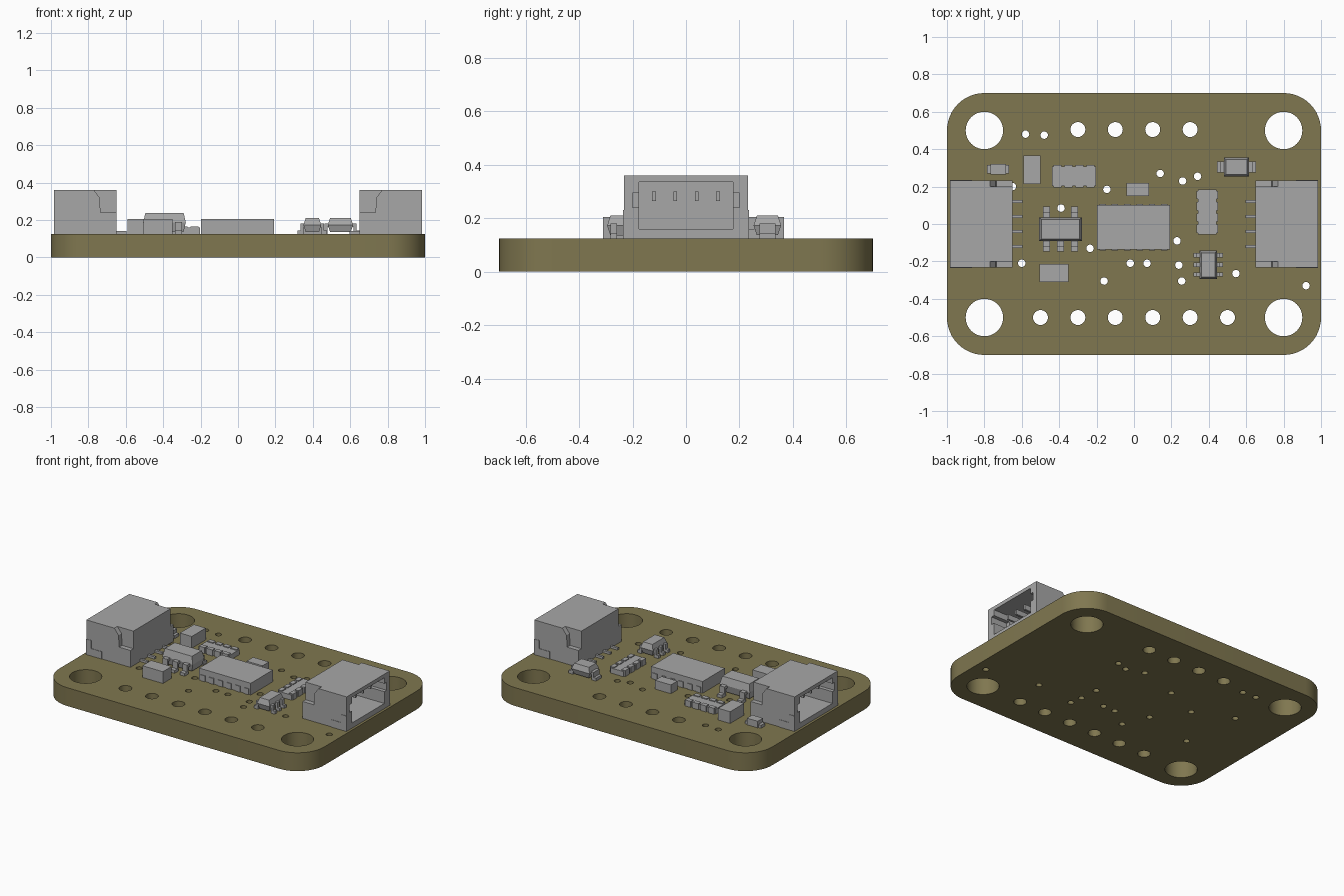
import bpy
import bmesh
from math import sin, cos, pi

if "Cube" in bpy.data.objects:
    bpy.data.objects.remove(bpy.data.objects["Cube"], do_unlink=True)


def material(name, color):
    m = bpy.data.materials.new(name)
    m.use_nodes = True
    m.diffuse_color = color
    m.node_tree.nodes["Principled BSDF"].inputs["Base Color"].default_value = color
    return m


OLIVE = material("olive board", (0.215, 0.185, 0.08, 1))
GREY = material("component grey", (0.39, 0.39, 0.39, 1))
TOP = 0.125  # upper surface of the board


def finish(name, bm, mat=GREY):
    bmesh.ops.recalc_face_normals(bm, faces=bm.faces)
    me = bpy.data.meshes.new(name)
    bm.to_mesh(me)
    bm.free()
    me.materials.append(mat)
    ob = bpy.data.objects.new(name, me)
    bpy.context.collection.objects.link(ob)
    return ob


def add_box(bm, x, y, z):
    verts = bmesh.ops.create_cube(bm, size=1)["verts"]
    for v in verts:
        v.co = [sum(r) / 2 + c * (r[1] - r[0]) for r, c in zip((x, y, z), v.co)]


def boxes(name, items):
    bm = bmesh.new()
    for item in items:
        add_box(bm, *item)
    return finish(name, bm)


def add_prism(bm, points, y):
    # x-z profile extruded along y
    face = bm.faces.new([bm.verts.new((px, y[0], pz)) for px, pz in points])
    ext = bmesh.ops.extrude_face_region(bm, geom=[face])["geom"]
    for v in ext:
        if isinstance(v, bmesh.types.BMVert):
            v.co.y = y[1]


def add_molded(bm, x, y, z, inset=0.012):
    # chip body whose walls taper away from the middle
    rings = []
    mid = (z[0] + z[1]) / 2
    for h, d in ((z[0], inset), (mid, 0), (z[1], inset)):
        rings.append([bm.verts.new((px, py, h)) for px, py in (
            (x[0] + d, y[0] + d), (x[1] - d, y[0] + d),
            (x[1] - d, y[1] - d), (x[0] + d, y[1] - d))])
    bm.faces.new(rings[0])
    bm.faces.new(rings[-1])
    for a, b in zip(rings, rings[1:]):
        for i in range(4):
            j = (i + 1) % 4
            bm.faces.new((a[i], a[j], b[j], b[i]))


# Board: 2D outline with holes, extruded
def circle(cx, cy, r, n):
    return [(cx + r * cos(2 * pi * i / n), cy + r * sin(2 * pi * i / n)) for i in range(n)]


outline = []
for k, (cx, cy) in enumerate(((0.8, 0.5), (-0.8, 0.5), (-0.8, -0.5), (0.8, -0.5))):
    for i in range(13):
        a = (k + i / 12) * pi / 2
        outline.append((cx + 0.2 * cos(a), cy + 0.2 * sin(a)))

loops = [outline]
loops += [circle(sx * 0.8, sy * 0.5, 0.1, 40) for sx in (-1, 1) for sy in (-1, 1)]
loops += [circle(-0.3 + 0.2 * i, 0.505, 0.04, 24) for i in range(4)]
loops += [circle(-0.5 + 0.2 * i, -0.5, 0.04, 24) for i in range(6)]
vias = ((-0.58, 0.48), (-0.48, 0.475), (0.14, 0.27), (0.34, 0.255), (0.26, 0.23),
        (-0.145, 0.185), (-0.39, 0.085), (-0.235, -0.13), (0.23, -0.09), (-0.02, -0.21),
        (0.07, -0.21), (0.24, -0.22), (0.255, -0.305), (0.545, -0.265), (-0.16, -0.305),
        (-0.6, -0.21), (0.92, -0.33), (-0.65, 0.2))
loops += [circle(x, y, 0.02, 16) for x, y in vias]

curve = bpy.data.curves.new("board", "CURVE")
curve.dimensions = "2D"
curve.fill_mode = "BOTH"
curve.extrude = TOP / 2
for pts in loops:
    s = curve.splines.new("POLY")
    s.points.add(len(pts) - 1)
    for p, (x, y) in zip(s.points, pts):
        p.co = (x, y, 0, 1)
    s.use_cyclic_u = True
curve.materials.append(OLIVE)
temp = bpy.data.objects.new("board_curve", curve)
bpy.context.collection.objects.link(temp)
bpy.context.view_layer.update()
mesh = bpy.data.meshes.new_from_object(temp.evaluated_get(bpy.context.evaluated_depsgraph_get()))
bpy.data.objects.remove(temp, do_unlink=True)
bm = bmesh.new()
bm.from_mesh(mesh)
bmesh.ops.remove_doubles(bm, verts=bm.verts, dist=0.0001)
bmesh.ops.translate(bm, verts=bm.verts, vec=(0, 0, TOP / 2))
board = finish("board", bm, OLIVE)
bpy.ops.object.select_all(action="DESELECT")
board.select_set(True)
bpy.context.view_layer.objects.active = board
bpy.ops.object.shade_smooth_by_angle(angle=0.6)


# Cable connectors, opening outwards
PINS = (-0.12, -0.04, 0.04, 0.12)


def connector(side, s):
    def span(a, b):
        return tuple(sorted((a * s, b * s)))

    housing = boxes(side + "_connector", [(span(0.65, 0.983), (-0.232, 0.232), (TOP, 0.36))])
    cutters = [
        boxes("cavity", [(span(0.72, 1.1), (-0.175, 0.175), (0.16, 0.335))]),
        boxes("key_slots", [(span(0.86, 1.1), (-0.2, 0.2), (0.24, 0.295))]),
    ]
    notch = [(0.775, 0.365), (0.74, 0.32), (0.735, 0.24), (0.6, 0.24), (0.6, 0.365)]
    for y in ((-0.3, -0.2), (0.2, 0.3)):
        bm = bmesh.new()
        add_prism(bm, [(x * s, z) for x, z in notch], y)
        cutters.append(finish("corner_notch", bm))
    bpy.context.view_layer.objects.active = housing
    for c in cutters:
        mod = housing.modifiers.new("cut", "BOOLEAN")
        mod.operation = "DIFFERENCE"
        mod.solver = "EXACT"
        mod.object = c
        bpy.ops.object.modifier_apply(modifier=mod.name)
        bpy.data.objects.remove(c, do_unlink=True)

    # contacts inside, solder leads behind
    boxes(side + "_contacts", [(span(0.71, 0.92), (y - 0.007, y + 0.007), (0.265, 0.3)) for y in PINS])
    boxes(side + "_leads", [(span(0.597, 0.66), (y - 0.008, y + 0.008), (TOP, 0.14)) for y in PINS])
    # anchor tabs at the sides
    bm = bmesh.new()
    tab = [(0.983, TOP), (0.983, 0.23), (0.945, 0.23), (0.945, 0.175), (0.865, 0.175), (0.865, TOP)]
    for y in ((-0.235, -0.228), (0.228, 0.235)):
        add_prism(bm, [(x * s, z) for x, z in tab], y)
    finish(side + "_anchor_tabs", bm)


connector("left", 1)
connector("right", -1)

# Main sensor with side pads
boxes("sensor_chip", [((-0.197, 0.192), (-0.137, 0.102), (TOP, 0.205))])
boxes("sensor_pads", [((x - 0.017, x + 0.017), y, (TOP, 0.165))
                      for x in (-0.168 + 0.066 * i for i in range(6))
                      for y in ((-0.142, -0.13), (0.095, 0.107))])

# Plain block capacitors
boxes("front_capacitor", [((-0.505, -0.35), (-0.31, -0.215), (TOP, 0.205))])
boxes("back_capacitor", [((-0.59, -0.5), (0.215, 0.367), (TOP, 0.205))])
boxes("small_capacitor", [((-0.04, 0.08), (0.15, 0.22), (TOP, 0.185))])


# Resistor arrays with four terminals along each long side
def resistor_array(name, cx, cy, length, width, along_x):
    def place(a, b):
        a = tuple(v + (cx if along_x else cy) for v in a)
        b = tuple(v + (cy if along_x else cx) for v in b)
        return (a, b) if along_x else (b, a)

    h, w = length / 2, width / 2
    items = [(*place((-h, h), (-w + 0.008, w - 0.008)), (TOP, 0.16))]
    for i in range(4):
        c = (i - 1.5) * length / 4
        t = length / 8 - 0.008
        for e in ((-w, -w + 0.03), (w - 0.03, w)):
            items.append((*place((c - t, c + t), e), (TOP, 0.166)))
    boxes(name, items)


resistor_array("back_resistor_array", -0.322, 0.255, 0.235, 0.12, True)
resistor_array("left_resistor_array", 0.392, 0.065, 0.24, 0.115, False)


# Bent lead: foot, riser and shoulder, from the body outwards
def lead(body, tip, c, half, shoulder, along_x):
    d = 1 if tip > body else -1
    riser = body + (tip - body) * 0.5
    parts = (((body - d * 0.02, riser), (shoulder - 0.018, shoulder)),
             ((riser - d * 0.015, riser), (TOP, shoulder)),
             ((riser - d * 0.015, tip), (TOP, 0.145)))
    out = []
    for r, z in parts:
        r, cross = tuple(sorted(r)), (c - half, c + half)
        out.append((r, cross, z) if along_x else (cross, r, z))
    return out


def leaded_chip(name, x, y, z, leads):
    bm = bmesh.new()
    add_molded(bm, x, y, z)
    finish(name, bm)
    boxes(name + "_leads", sum((lead(*item) for item in leads), []))


leaded_chip("regulator", (-0.507, -0.279), (-0.092, 0.036), (0.137, 0.238),
            [(-0.092, -0.147, x, 0.018, 0.19, False) for x in (-0.468, -0.393, -0.318)] +
            [(0.036, 0.093, x, 0.018, 0.19, False) for x in (-0.468, -0.318)])

leaded_chip("level_shifter", (0.35, 0.445), (-0.295, -0.143), (0.135, 0.21),
            [(b, t, y, 0.012, 0.18, True) for b, t in ((0.35, 0.318), (0.445, 0.475))
             for y in (-0.27, -0.219, -0.168)])

leaded_chip("diode", (0.48, 0.615), (0.253, 0.356), (0.137, 0.21),
            [(b, t, 0.305, 0.03, 0.18, True) for b, t in ((0.48, 0.445), (0.615, 0.652))])

# Indicator lamp: raised lens on a thin base
boxes("indicator_lamp", [((-0.787, -0.667), (0.27, 0.315), (TOP, 0.145)),
                         ((-0.767, -0.685), (0.265, 0.322), (TOP, 0.17))])
